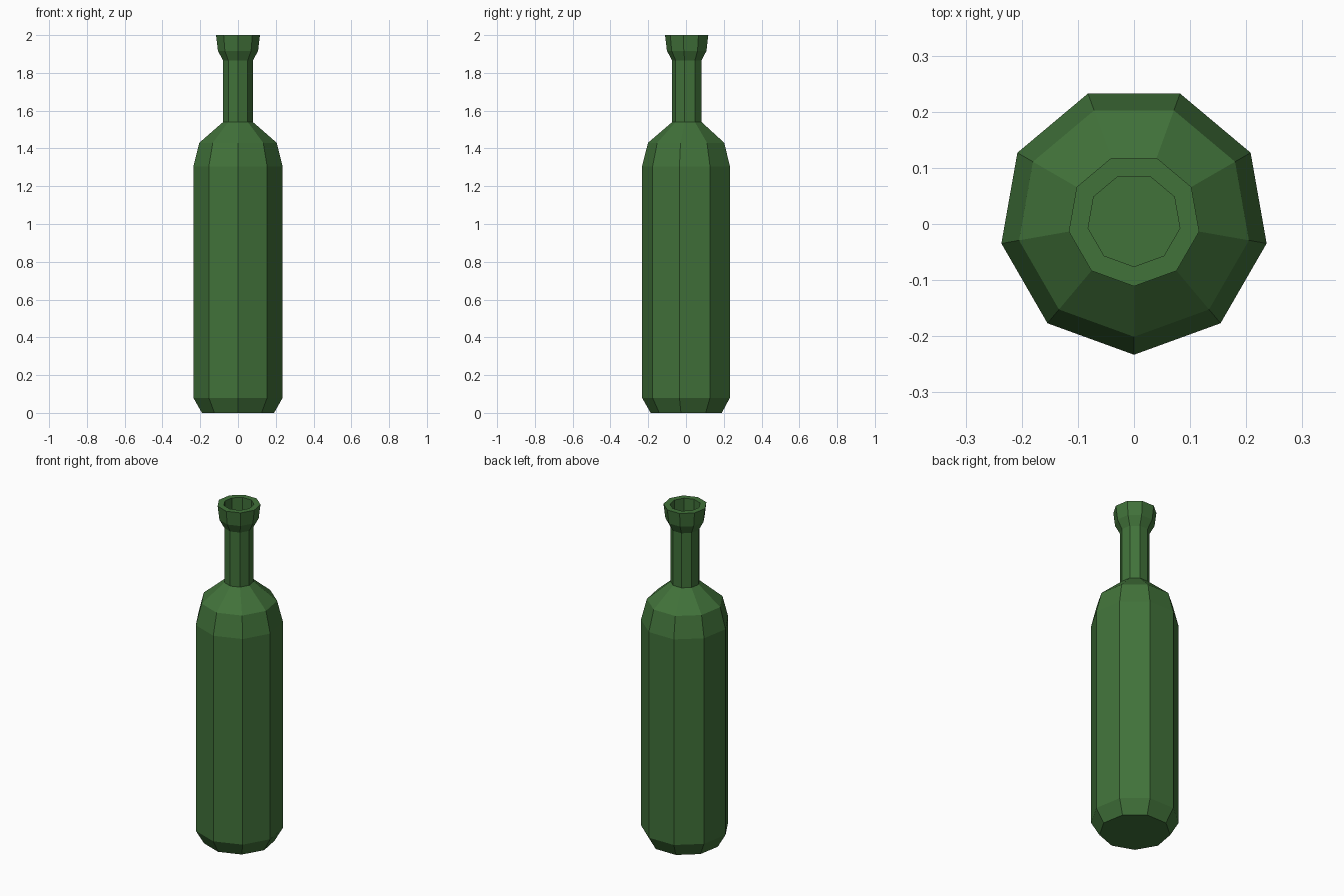
import bpy, bmesh, math

SIDES = 9
CENTRE_Y = 0.007  # odd-sided ring: shift so the bounds are centred

if "Cube" in bpy.data.objects:
    bpy.data.objects.remove(bpy.data.objects["Cube"], do_unlink=True)

glass = bpy.data.materials.new("green_glass")
glass.use_nodes = True
colour = (0.053, 0.168, 0.042, 1)
glass.diffuse_color = colour
glass.node_tree.nodes["Principled BSDF"].inputs["Base Color"].default_value = colour


def lathe(name, profile):
    """Sweep a (radius, height) profile round z, with a corner facing the front."""
    bm = bmesh.new()
    rings = []
    for r, z in profile:
        angles = [2 * math.pi * i / SIDES - math.pi / 2 for i in range(SIDES)]
        rings.append([bm.verts.new((r * math.cos(a), CENTRE_Y + r * math.sin(a), z))
                      for a in angles])
    for low, high in zip(rings, rings[1:]):
        for i in range(SIDES):
            j = (i + 1) % SIDES
            bm.faces.new((low[i], low[j], high[j], high[i]))
    bm.faces.new(rings[0][::-1])
    bm.faces.new(rings[-1])
    bmesh.ops.recalc_face_normals(bm, faces=bm.faces)
    mesh = bpy.data.meshes.new(name)
    bm.to_mesh(mesh)
    bm.free()
    mesh.materials.append(glass)
    obj = bpy.data.objects.new(name, mesh)
    bpy.context.collection.objects.link(obj)
    return obj


lathe("bottle", [
    (0.194, 0), (0.24, 0.08),          # chamfered base
    (0.24, 1.305), (0.208, 1.43),      # body and shoulder
    (0.08, 1.54), (0.08, 1.865),       # neck
    (0.108, 1.917), (0.118, 2),        # flared lip
    (0.083, 2), (0.083, 1.917),        # mouth recess
])
